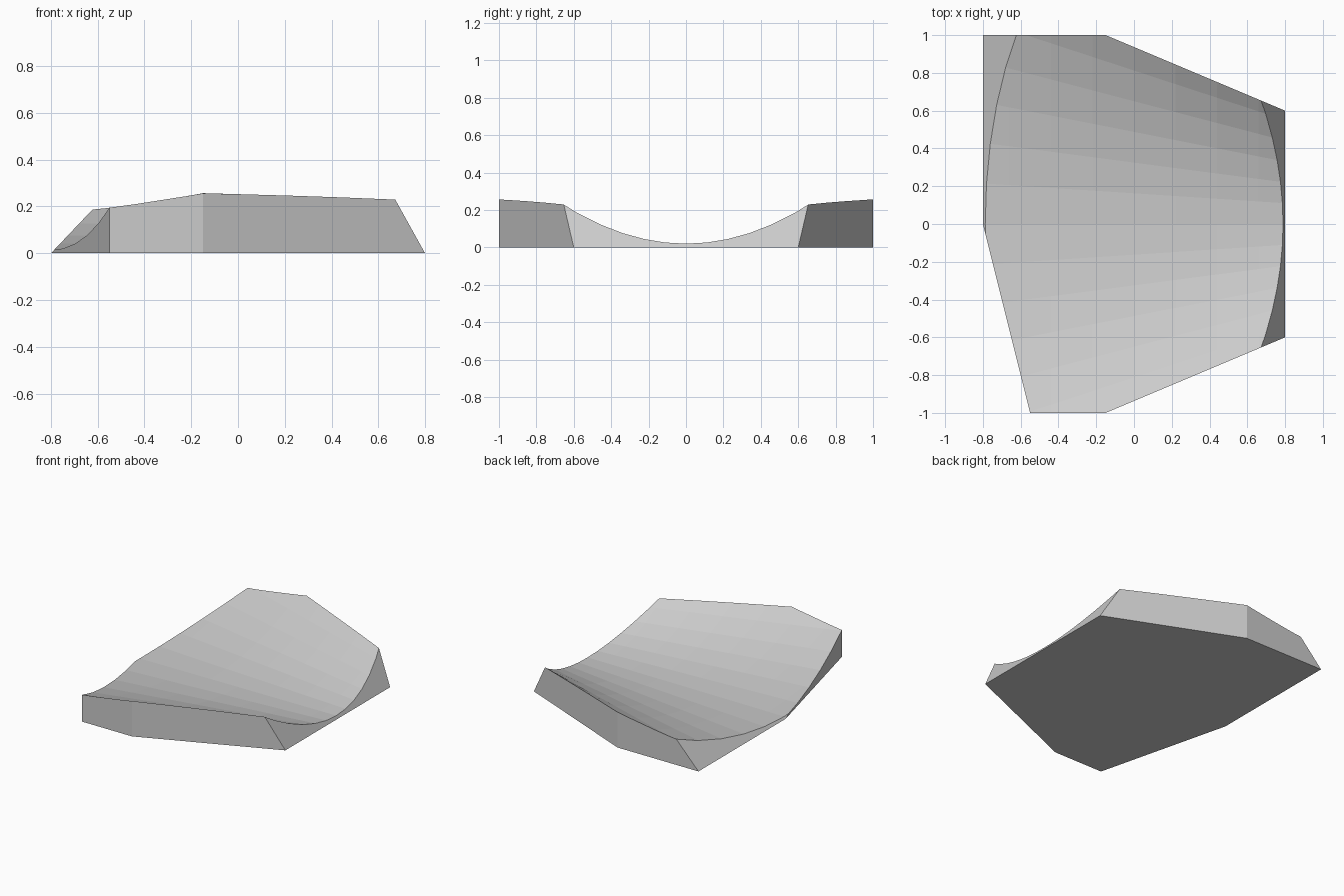
import bpy, bmesh
from math import sqrt
from mathutils import Vector

cube = bpy.data.objects.get("Cube")
if cube:
    bpy.data.objects.remove(cube)


def make_material(name, colour):
    mat = bpy.data.materials.new(name)
    mat.use_nodes = True
    mat.diffuse_color = colour
    mat.node_tree.nodes["Principled BSDF"].inputs["Base Color"].default_value = colour
    return mat


def arc_point(x, k, step, radius, low):
    """Point number k on a circular dip across the block."""
    y = k * step
    return Vector((x, y, low + radius - sqrt(radius * radius - y * y)))


def cut(bm, point, normal):
    """Remove everything on the normal's side and close the opening."""
    geom = bm.verts[:] + bm.edges[:] + bm.faces[:]
    res = bmesh.ops.bisect_plane(bm, geom=geom, dist=1e-6, plane_co=point,
                                 plane_no=normal, clear_outer=True)
    rim = [e for e in res["geom_cut"] if isinstance(e, bmesh.types.BMEdge) and e.is_boundary]
    bmesh.ops.edgeloop_fill(bm, edges=rim)


# Dished top: straight rulings from a wide shallow arc to a narrow deep arc
bm = bmesh.new()
SPAN, ROWS = 7, 8
grid = []
for k in range(-SPAN, SPAN + 1):
    wide = arc_point(-0.8, k, 0.215, 3.3, 0.013)
    narrow = arc_point(0.8, k, 0.11, 1.0, 0.02)
    grid.append([bm.verts.new(wide.lerp(narrow, -0.05 + 1.1 * i / ROWS))
                 for i in range(ROWS + 1)])
for a, b in zip(grid, grid[1:]):
    for i in range(ROWS):
        bm.faces.new((a[i], a[i + 1], b[i + 1], b[i]))

# Walls dropped below the base, then a flat underside
rim = [e for e in bm.edges if e.is_boundary]
skirt = bmesh.ops.extrude_edge_only(bm, edges=rim)["geom"]
for v in skirt:
    if isinstance(v, bmesh.types.BMVert):
        v.co.z = -0.1
cut(bm, (0, 0, 0), (0, 0, -1))

# Upright sides of the plan outline
outline = [(0.8, -0.6), (-0.15, -1), (-0.55, -1), (-0.8, 0)]
for (x1, y1), (x2, y2) in zip(outline, outline[1:]):
    cut(bm, (x1, y1, 0), (y1 - y2, x2 - x1, 0))
cut(bm, (0, 1, 0), (0, 1, 0))
cut(bm, (0.8, 0.6, 0), (0.4, 0.95, 0))

# Sloping ends
cut(bm, (0.8, 0, 0), (1, 0, 0.555))
cut(bm, (-0.8, 0, 0), (-1, 0, 0.95))

bmesh.ops.recalc_face_normals(bm, faces=bm.faces)
mesh = bpy.data.meshes.new("dished_block")
bm.to_mesh(mesh)
bm.free()
mesh.materials.append(make_material("light grey", (0.6, 0.6, 0.6, 1)))
block = bpy.data.objects.new("dished_block", mesh)
bpy.context.scene.collection.objects.link(block)
